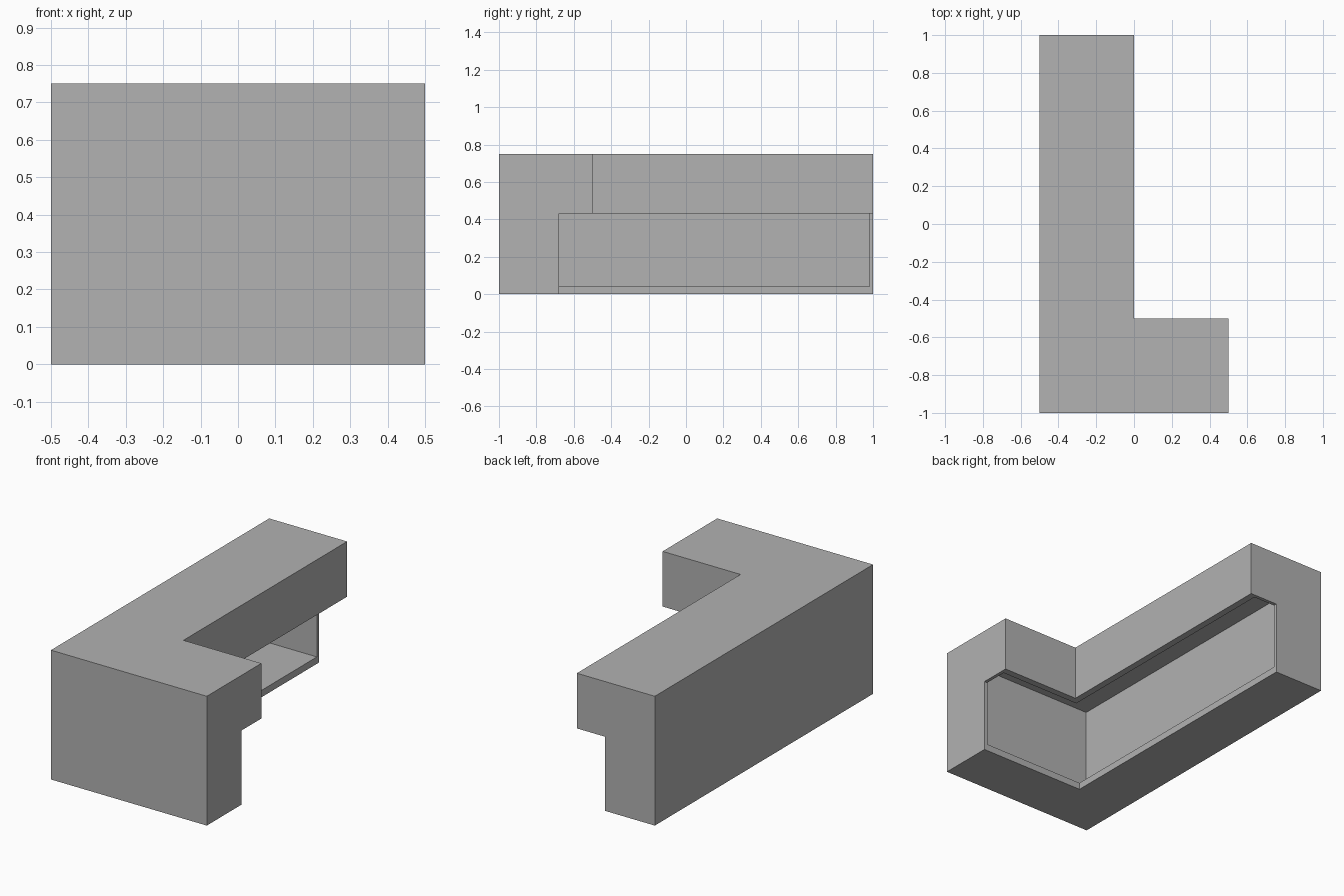
import bpy, bmesh

old = bpy.data.objects.get("Cube")
if old:
    bpy.data.objects.remove(old, do_unlink=True)

grey = bpy.data.materials.new("plain grey")
grey.use_nodes = True
COLOUR = (0.445, 0.445, 0.445, 1)
grey.diffuse_color = COLOUR
grey.node_tree.nodes["Principled BSDF"].inputs["Base Color"].default_value = COLOUR

HEIGHT, TOP_DEPTH, BASE_DEPTH = 0.75, 0.5, 0.32
OVERHANG_Z, WALL, THICK = 0.43, 0.02, 0.04


def sweep(name, profile, stations, capped):
    """Join copies of a (depth, z) profile placed by each station function."""
    bm = bmesh.new()
    rings = [[bm.verts.new((*place(d), z)) for d, z in profile] for place in stations]
    n = len(profile)
    for a, b in zip(rings, rings[1:]):
        for i in range(n):
            j = (i + 1) % n
            bm.faces.new((a[i], a[j], b[j], b[i]))
    if capped:
        bm.faces.new(rings[0])
        bm.faces.new(rings[-1][::-1])
    bm.normal_update()
    bmesh.ops.recalc_face_normals(bm, faces=bm.faces)
    mesh = bpy.data.meshes.new(name)
    bm.to_mesh(mesh)
    bm.free()
    mesh.materials.append(grey)
    obj = bpy.data.objects.new(name, mesh)
    bpy.context.collection.objects.link(obj)
    return obj


def short_leg(x):
    return lambda d: (x, d - 1)


def corner(d):
    return (d - 0.5, d - 1)


def long_leg(y):
    return lambda d: (d - 0.5, y)


# Hollow counter: floor, back wall, top and hanging front lip, mitred at the corner
shell = [(0, 0), (BASE_DEPTH, 0), (BASE_DEPTH, THICK), (WALL, THICK),
         (WALL, HEIGHT - WALL), (TOP_DEPTH - THICK, HEIGHT - WALL),
         (TOP_DEPTH - THICK, OVERHANG_Z), (TOP_DEPTH, OVERHANG_Z),
         (TOP_DEPTH, HEIGHT), (0, HEIGHT)]
sweep("counter_shell", shell,
      [short_leg(0.5 - WALL), corner, long_leg(1 - WALL)], False)

# Stepped panels closing both ends
panel = [(0, 0), (BASE_DEPTH, 0), (BASE_DEPTH, OVERHANG_Z),
         (TOP_DEPTH, OVERHANG_Z), (TOP_DEPTH, HEIGHT), (0, HEIGHT)]
sweep("short_end_panel", panel, [short_leg(0.5 - WALL), short_leg(0.5)], True)
sweep("long_end_panel", panel, [long_leg(1 - WALL), long_leg(1)], True)
